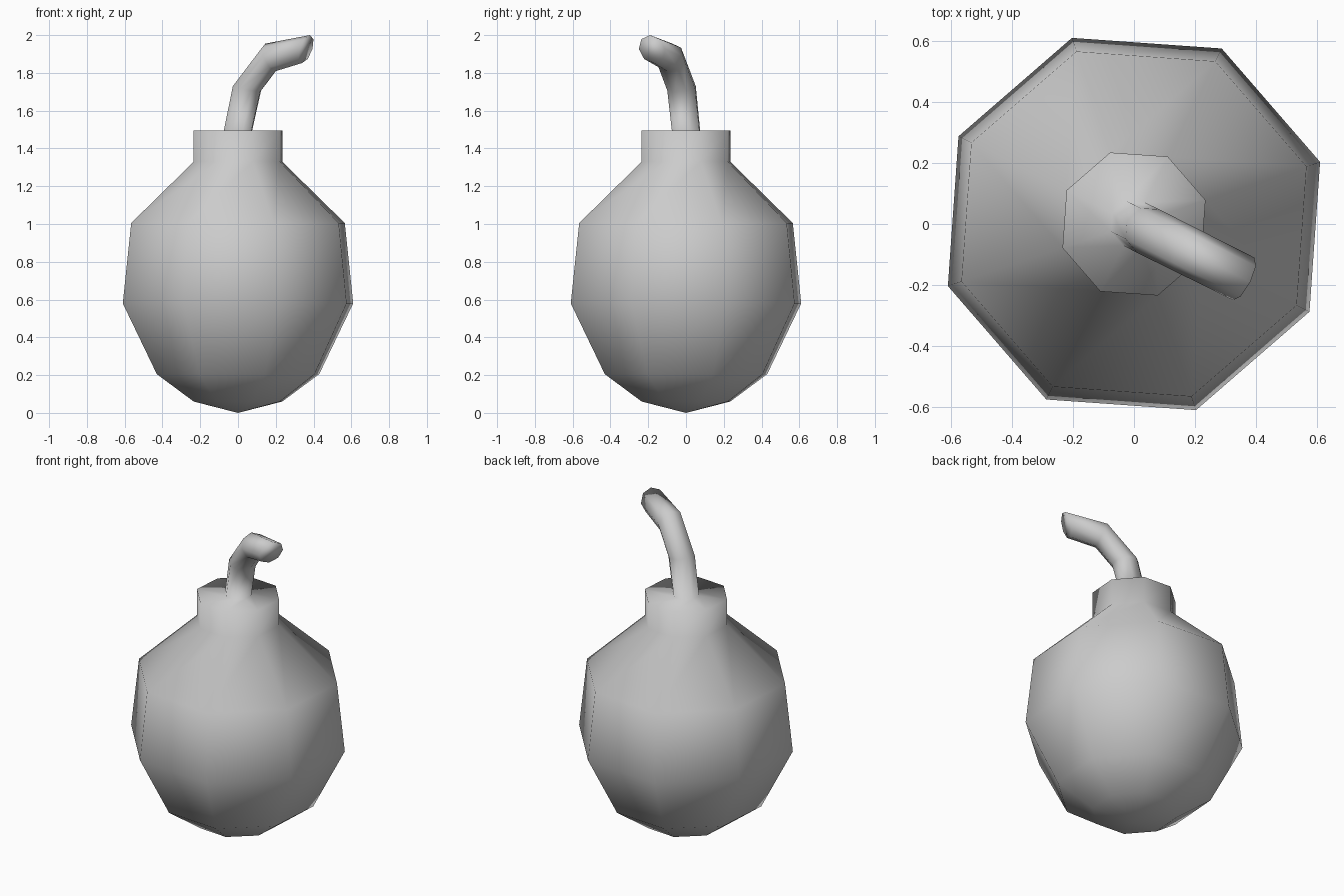
import bpy, bmesh, math
from mathutils import Vector

if "Cube" in bpy.data.objects:
    bpy.data.objects.remove(bpy.data.objects["Cube"])

SIDES = 8
HEADING = math.atan2(-0.447, 0.894)   # direction the fuse bends towards
D = Vector((math.cos(HEADING), math.sin(HEADING), 0))
L = Vector((-D.y, D.x, 0))
Z = Vector((0, 0, 1))

bm = bmesh.new()


def ring(dist, z, radius, tilt=0):
    """Octagon centred at dist along the heading, tilted towards the heading."""
    t = math.radians(tilt)
    u = D * math.cos(t) - Z * math.sin(t)
    c = D * dist + Z * z
    return [bm.verts.new(c + radius * (u * math.cos(a) + L * math.sin(a)))
            for a in (2 * math.pi * i / SIDES for i in range(SIDES))]


# Body and neck profile: radius, height
body = [(0.247, 0.06), (0.453, 0.205), (0.643, 0.58), (0.596, 1.005),
        (0.247, 1.33), (0.247, 1.495)]
# Fuse rings: distance along heading, height, radius, tilt
fuse = [(0, 1.495, 0.079, 0), (0.053, 1.718, 0.080, 12),
        (0.192, 1.882, 0.079, 67), (0.402, 1.926, 0.078, 108)]

rings = [ring(0, z, r) for r, z in body]
rings += [ring(*f) for f in fuse]

# Skin between rings
for a, b in zip(rings, rings[1:]):
    for i in range(SIDES):
        j = (i + 1) % SIDES
        bm.faces.new((a[i], a[j], b[j], b[i]))

# Pointed base and fuse tip
base = bm.verts.new((0, 0, 0))
for i in range(SIDES):
    bm.faces.new((base, rings[0][(i + 1) % SIDES], rings[0][i]))
bm.faces.new(rings[-1])

bmesh.ops.recalc_face_normals(bm, faces=bm.faces[:])
for f in bm.faces:
    f.smooth = True

mesh = bpy.data.meshes.new("bomb_body_with_fuse")
bm.to_mesh(mesh)
bm.free()
obj = bpy.data.objects.new("bomb_body_with_fuse", mesh)
bpy.context.collection.objects.link(obj)
